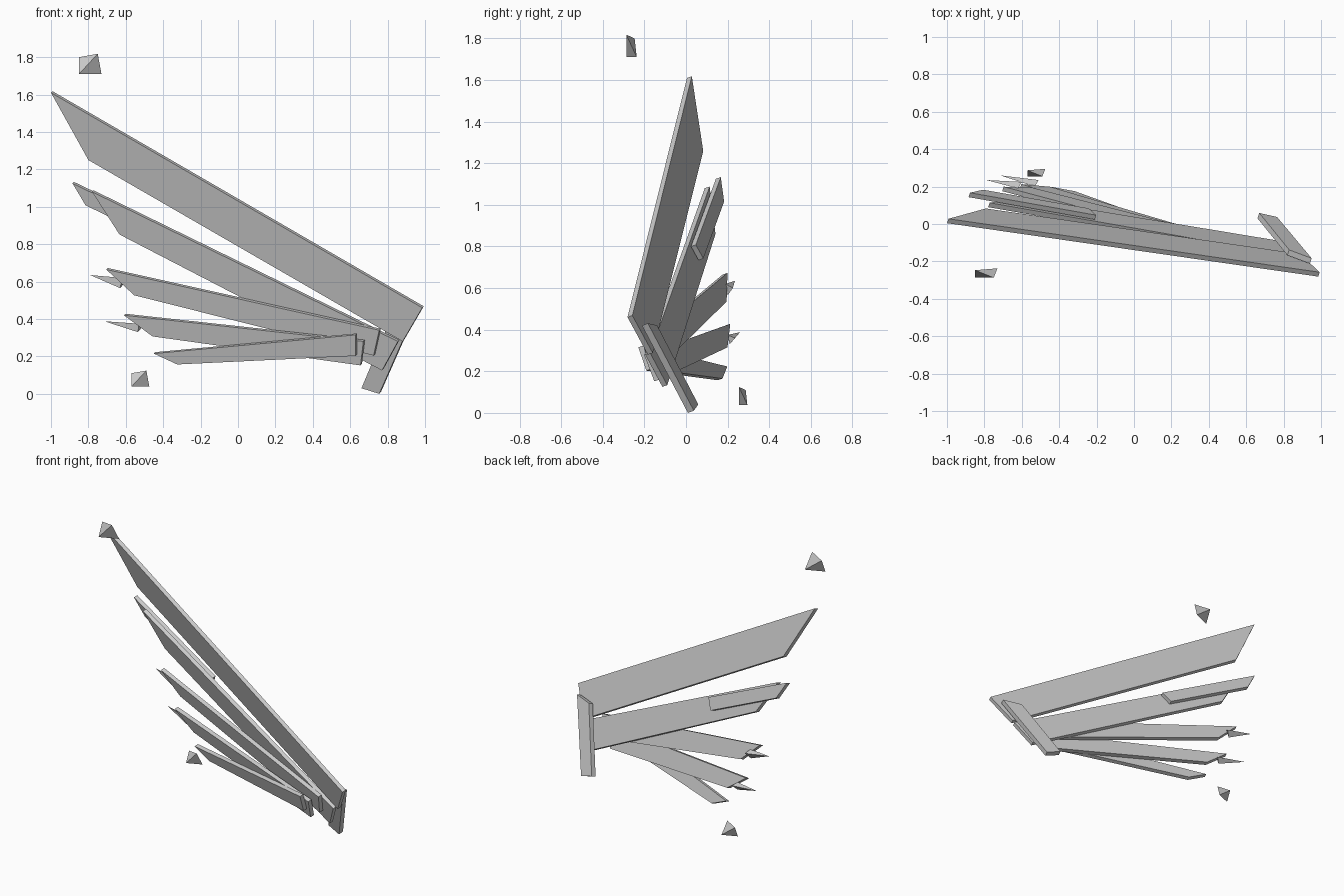
import bpy
import bmesh
from mathutils import Vector

if "Cube" in bpy.data.objects:
    bpy.data.objects.remove(bpy.data.objects["Cube"])

SLOPE_X, SLOPE_Z = -0.343, -0.3435   # common tilt of the wing plane


def make_object(name, verts, faces):
    mesh = bpy.data.meshes.new(name)
    mesh.from_pydata(verts, [], faces)
    bm = bmesh.new()
    bm.from_mesh(mesh)
    bmesh.ops.recalc_face_normals(bm, faces=bm.faces)
    bm.to_mesh(mesh)
    bm.free()
    obj = bpy.data.objects.new(name, mesh)
    bpy.context.collection.objects.link(obj)
    return obj


def slab(name, outline, shift, thick=0.026, slope_z=SLOPE_Z):
    """Flat board: x/z outline laid on the tilted wing plane, thickened backwards."""
    normal = Vector((-SLOPE_X, 1, -slope_z)).normalized() * thick
    front = [Vector((x, -0.283 + shift + SLOPE_X * (x - 0.99) + slope_z * (z - 0.46), z))
             for x, z in outline]
    n = len(front)
    verts = front + [p + normal for p in front]
    faces = [list(range(n)), list(range(n, 2 * n))]
    faces += [[i, (i + 1) % n, (i + 1) % n + n, i + n] for i in range(n)]
    return make_object(name, verts, faces)


def shard(name, points):
    return make_object(name, points, [(0, 1, 2), (0, 1, 3), (0, 2, 3), (1, 2, 3)])


# Feathers, stacked from the back (top feather) to the front (bottom feather)
feathers = {
    "feather_1": ([(-1.0, 1.61), (0.985, 0.46), (0.88, 0.28), (-0.80, 1.25)], 0.0),
    "feather_2": ([(-0.78, 1.08), (0.855, 0.28), (0.77, 0.125), (-0.634, 0.852)], -0.021),
    "feather_3": ([(-0.705, 0.665), (0.755, 0.34), (0.725, 0.205), (-0.555, 0.527)], -0.052),
    "feather_4": ([(-0.61, 0.42), (0.67, 0.28), (0.655, 0.152), (-0.457, 0.307)], -0.09),
    "feather_5": ([(-0.45, 0.215), (0.628, 0.315), (0.628, 0.203), (-0.325, 0.157)], -0.12),
    "feather_tip_overlay": ([(-0.885, 1.125), (-0.21, 0.80), (-0.25, 0.734), (-0.815, 1.008)], 0.012),
}
for name, (outline, shift) in feathers.items():
    slab(name, outline, shift)

# Root bar behind the feathers
slab("root_bar", [(0.94, 0.42), (0.755, 0.0), (0.66, 0.03), (0.82, 0.41)],
     0.039, 0.032, -0.375)

# Small spikes at the tips of the third and fourth feathers
shard("spike_upper", [(-0.79, 0.235, 0.635), (-0.62, 0.19, 0.62),
                      (-0.63, 0.20, 0.565), (-0.715, 0.258, 0.63)][0:3] + [(-0.60, 0.225, 0.60)])
shard("spike_lower", [(-0.715, 0.26, 0.388), (-0.53, 0.20, 0.375),
                      (-0.535, 0.21, 0.33), (-0.51, 0.235, 0.36)])

# Loose floating shards
shape = [Vector(p) for p in ((0, 0.04, 0.09), (0.10, 0, 0.108), (0.12, 0.05, 0), (0, 0, 0))]
for name, corner, size in (("shard_top", (-0.85, -0.287, 1.71), 1.0),
                           ("shard_bottom", (-0.57, 0.255, 0.038), 0.8)):
    shard(name, [Vector(corner) + p * size for p in shape])
